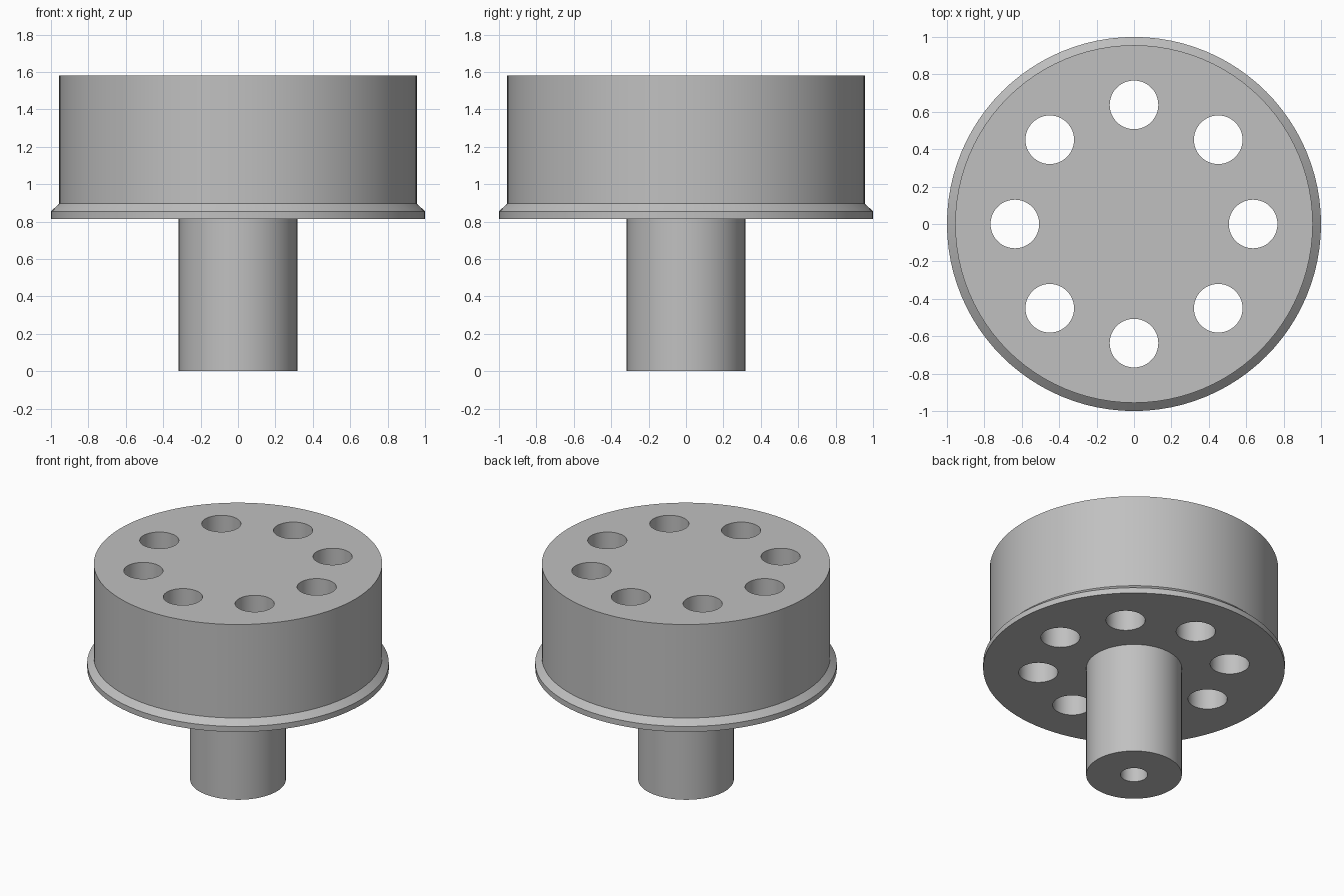
import bpy, bmesh
from math import cos, sin, pi, radians

cube = bpy.data.objects.get("Cube")
if cube:
    bpy.data.objects.remove(cube, do_unlink=True)

# Single plain grey finish
grey = bpy.data.materials.new("plain grey")
grey.use_nodes = True
colour = (0.53, 0.53, 0.53, 1)
grey.diffuse_color = colour
grey.node_tree.nodes["Principled BSDF"].inputs["Base Color"].default_value = colour


def lathe(name, profile, sides=96):
    """Revolve a (radius, height) profile that starts and ends on the axis."""
    bm = bmesh.new()
    verts = [bm.verts.new((r, 0, z)) for r, z in profile]
    edges = [bm.edges.new(pair) for pair in zip(verts, verts[1:])]
    bmesh.ops.spin(bm, geom=verts + edges, cent=(0, 0, 0), axis=(0, 0, 1),
                   angle=2 * pi, steps=sides, use_merge=True)
    bmesh.ops.remove_doubles(bm, verts=bm.verts, dist=1e-5)
    bmesh.ops.dissolve_limit(bm, angle_limit=radians(0.5),
                             verts=bm.verts, edges=bm.edges)
    bmesh.ops.recalc_face_normals(bm, faces=bm.faces)
    mesh = bpy.data.meshes.new(name)
    bm.to_mesh(mesh)
    bm.free()
    obj = bpy.data.objects.new(name, mesh)
    bpy.context.collection.objects.link(obj)
    mesh.materials.append(grey)
    return obj


# Drum with a chamfered flange, and a shaft with a blind bore underneath
FLANGE, TOP = 0.815, 1.58
wheel = lathe("drum_and_shaft", [
    (0, 0.4), (0.09, 0.4), (0.09, 0), (0.317, 0), (0.317, FLANGE),
    (1, FLANGE), (1, 0.855), (0.956, 0.896), (0.956, TOP), (0, TOP)])

# Ring of eight through holes
bm = bmesh.new()
for i in range(8):
    a = i * pi / 4
    made = bmesh.ops.create_cone(bm, cap_ends=True, segments=48,
                                 radius1=0.13, radius2=0.13, depth=1.2)
    bmesh.ops.translate(bm, verts=made["verts"],
                        vec=(0.637 * cos(a), 0.637 * sin(a), 1.2))
mesh = bpy.data.meshes.new("hole_cutters")
bm.to_mesh(mesh)
bm.free()
mesh.materials.append(grey)
cutters = bpy.data.objects.new("hole_cutters", mesh)
bpy.context.collection.objects.link(cutters)
cutters.hide_render = True

# Cut the holes, then discard the cutters
cut = wheel.modifiers.new("holes", "BOOLEAN")
cut.operation = "DIFFERENCE"
cut.solver = "EXACT"
cut.object = cutters
bpy.context.view_layer.objects.active = wheel
wheel.select_set(True)
bpy.ops.object.modifier_apply(modifier=cut.name)
bpy.data.objects.remove(cutters, do_unlink=True)

bpy.ops.object.select_all(action="DESELECT")
wheel.select_set(True)
bpy.ops.object.shade_smooth_by_angle(angle=radians(30))
